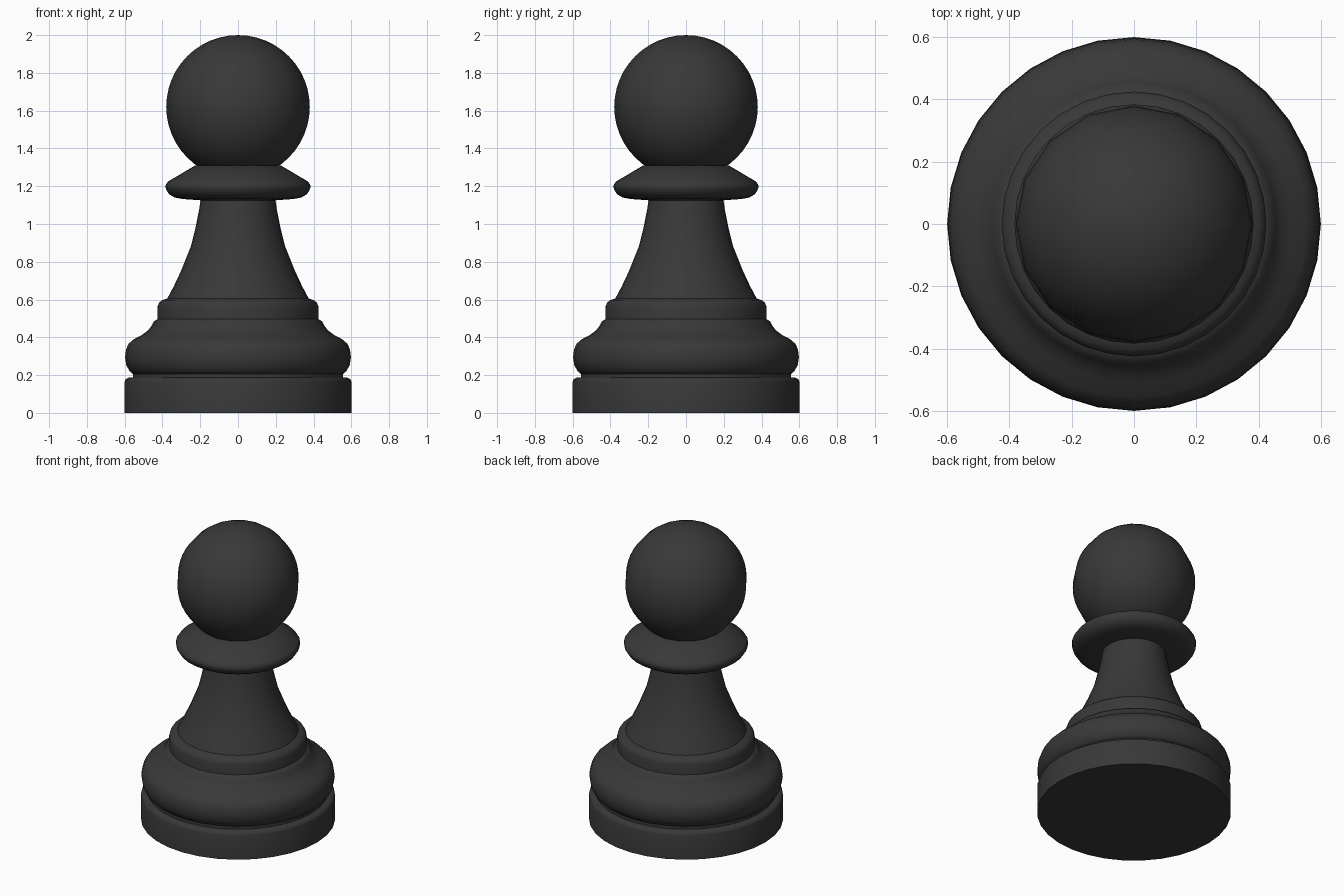
import bpy
import math

if "Cube" in bpy.data.objects:
    bpy.data.objects.remove(bpy.data.objects["Cube"], do_unlink=True)

SIDES = 32

# Material
black = bpy.data.materials.new("charcoal_black")
black.use_nodes = True
COLOUR = (0.04, 0.04, 0.04, 1)
black.diffuse_color = COLOUR
black.node_tree.nodes["Principled BSDF"].inputs["Base Color"].default_value = COLOUR


def finish(obj, angle):
    obj.data.materials.append(black)
    bpy.ops.object.select_all(action="DESELECT")
    obj.select_set(True)
    bpy.context.view_layer.objects.active = obj
    bpy.ops.object.shade_smooth_by_angle(angle=math.radians(angle))


def lathe(name, profile, angle=50):
    """Turn a (radius, height) profile, listed bottom to top, into a capped solid."""
    verts = [(r * math.cos(2 * math.pi * i / SIDES), r * math.sin(2 * math.pi * i / SIDES), z)
             for r, z in profile for i in range(SIDES)]
    faces = []
    for ring in range(len(profile) - 1):
        a, b = ring * SIDES, (ring + 1) * SIDES
        for i in range(SIDES):
            j = (i + 1) % SIDES
            faces.append((a + i, a + j, b + j, b + i))
    faces.append(tuple(reversed(range(SIDES))))
    faces.append(tuple(range(len(verts) - SIDES, len(verts))))
    mesh = bpy.data.meshes.new(name)
    mesh.from_pydata(verts, [], faces)
    obj = bpy.data.objects.new(name, mesh)
    bpy.context.collection.objects.link(obj)
    finish(obj, angle)


# Foot: plain disc with a softened rim and a narrow groove above
lathe("base_disc", [(0.6, 0), (0.6, 0.165), (0.595, 0.178), (0.58, 0.186), (0.555, 0.188)])
lathe("base_groove", [(0.557, 0.18), (0.557, 0.215)])

# Rounded bulge sweeping in to the step
lathe("base_bulge", [(0.555, 0.205), (0.575, 0.222), (0.592, 0.255), (0.598, 0.295),
                     (0.593, 0.335), (0.58, 0.365), (0.555, 0.388), (0.51, 0.412),
                     (0.475, 0.438), (0.455, 0.465), (0.445, 0.485), (0.42, 0.5)])
lathe("step_ring", [(0.425, 0.48), (0.425, 0.565), (0.418, 0.583), (0.402, 0.597), (0.37, 0.607)])

# Tapered stem
lathe("stem", [(0.38, 0.59), (0.372, 0.61), (0.34, 0.67), (0.3, 0.755), (0.25, 0.88),
               (0.225, 0.98), (0.205, 1.08), (0.196, 1.14)])

# Flared collar under the head
lathe("collar", [(0.19, 1.125), (0.29, 1.132), (0.335, 1.14), (0.365, 1.158), (0.382, 1.185),
                 (0.384, 1.205), (0.37, 1.225), (0.225, 1.311)])

# Ball head
bpy.ops.mesh.primitive_uv_sphere_add(segments=16, ring_count=24, radius=0.38, location=(0, 0, 1.62))
head = bpy.context.object
head.name = "head"
finish(head, 60)
